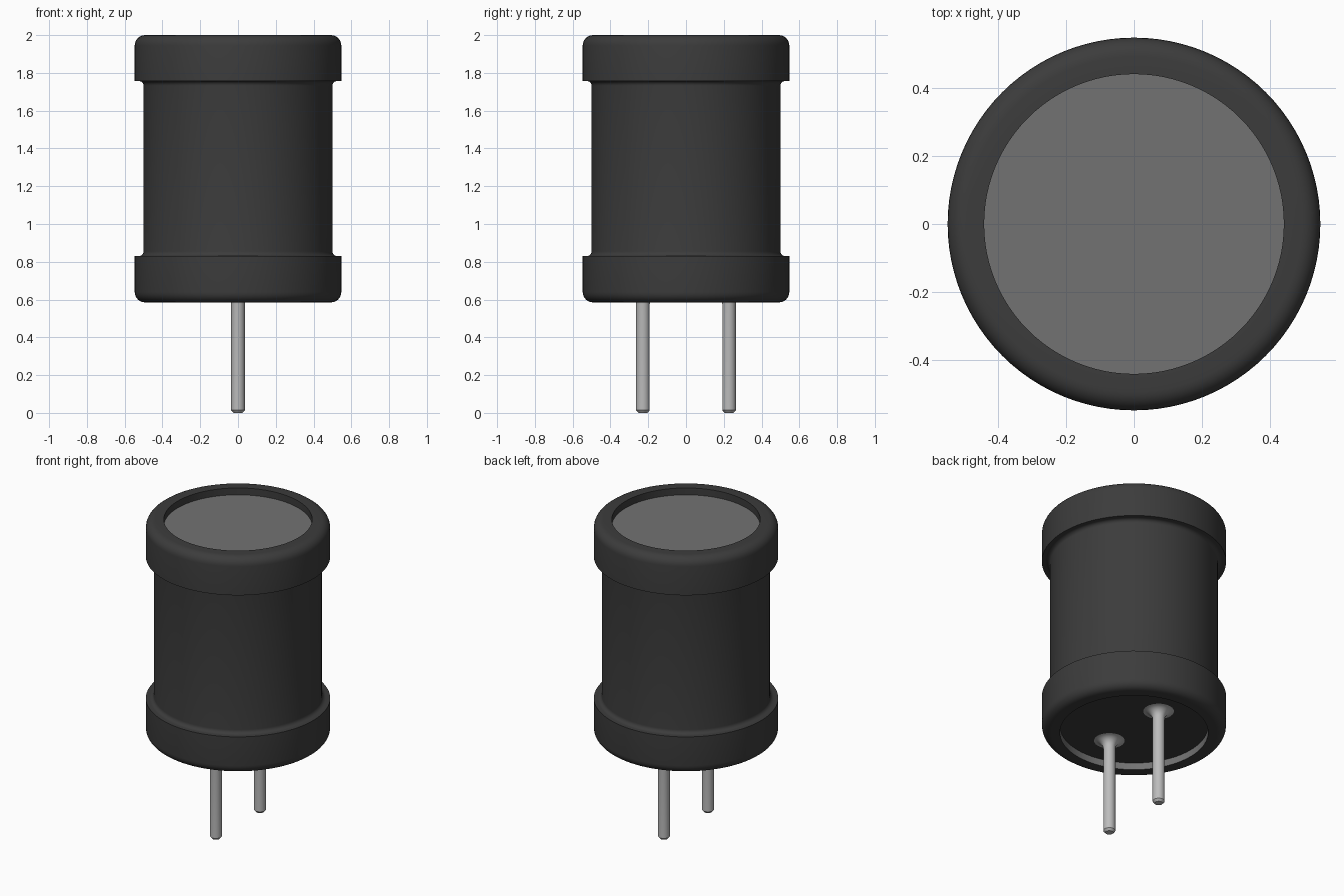
import bpy
import math

cube = bpy.data.objects.get("Cube")
if cube:
    bpy.data.objects.remove(cube, do_unlink=True)


def material(name, value):
    m = bpy.data.materials.new(name)
    m.use_nodes = True
    colour = (value, value, value, 1)
    m.diffuse_color = colour
    m.node_tree.nodes["Principled BSDF"].inputs["Base Color"].default_value = colour
    return m


black = material("black sleeve", 0.045)
grey = material("ferrite grey", 0.17)
silver = material("pin silver", 0.50)


def arc(cr, cz, radius, start, end, steps=6):
    """Points of a rounded corner, as (radius, height) pairs."""
    angles = [math.radians(start + (end - start) * i / steps) for i in range(steps + 1)]
    return [(cr + radius * math.cos(a), cz + radius * math.sin(a)) for a in angles]


def lathe(name, profile, mat, sides=96, location=(0, 0, 0), closed=False):
    """Revolve a (radius, height) profile, listed bottom to top on the outside."""
    verts, faces, rings = [], [], []
    for r, z in profile:
        if r < 1e-6:
            rings.append([len(verts)] * sides)
            verts.append((0, 0, z))
        else:
            rings.append(list(range(len(verts), len(verts) + sides)))
            verts += [(r * math.cos(2 * math.pi * i / sides),
                       r * math.sin(2 * math.pi * i / sides), z) for i in range(sides)]
    pairs = list(zip(rings, rings[1:]))
    if closed:
        pairs.append((rings[-1], rings[0]))
    for a, b in pairs:
        for i in range(sides):
            j = (i + 1) % sides
            faces.append(list(dict.fromkeys((a[i], a[j], b[j], b[i]))))
    mesh = bpy.data.meshes.new(name)
    mesh.from_pydata(verts, [], faces)
    mesh.materials.append(mat)
    obj = bpy.data.objects.new(name, mesh)
    obj.location = location
    bpy.context.collection.objects.link(obj)
    bpy.ops.object.select_all(action="DESELECT")
    obj.select_set(True)
    bpy.context.view_layer.objects.active = obj
    bpy.ops.object.shade_smooth_by_angle(angle=math.radians(35))
    return obj


BOTTOM, TOP = 0.585, 2.0
FLANGE, BODY, BORE = 0.547, 0.50, 0.44
ROUND, FILLET = 0.055, 0.025
LOW, HIGH = 0.83, 1.757        # inner edges of the two flanges
FLOOR, CEILING = 1.955, 0.63   # recess depths at the top and bottom

# Sleeve with rounded flanges and small fillets where they meet the body
lathe("sleeve",
      [(BORE, BOTTOM)]
      + arc(FLANGE - ROUND, BOTTOM + ROUND, ROUND, -90, 0)
      + [(FLANGE, LOW)]
      + arc(BODY + FILLET, LOW + FILLET, FILLET, 270, 180)
      + arc(BODY + FILLET, HIGH - FILLET, FILLET, 180, 90)
      + [(FLANGE, HIGH)]
      + arc(FLANGE - ROUND, TOP - ROUND, ROUND, 0, 90)
      + [(BORE, TOP)], black)

# Core end set down inside the top of the sleeve
lathe("core_top", [(0, FLOOR), (BORE, FLOOR)][::-1], grey)
lathe("top_recess_wall", [(BORE, TOP), (BORE, FLOOR)], black)

# Recessed underside
lathe("core_bottom", [(0, CEILING), (BORE, CEILING)], black)
lathe("bottom_recess_wall", [(BORE, CEILING), (BORE, BOTTOM)], grey)

# Two pins with a solder flare at the root and a chamfered tip
PIN, FLARE = 0.036, 0.055
for name, y in (("front_pin", -0.228), ("back_pin", 0.228)):
    lathe(name,
          [(0, 0), (PIN - 0.012, 0), (PIN, 0.014)]
          + arc(PIN + FLARE, CEILING - FLARE, FLARE, 180, 90),
          silver, sides=32, location=(0, y, 0))
